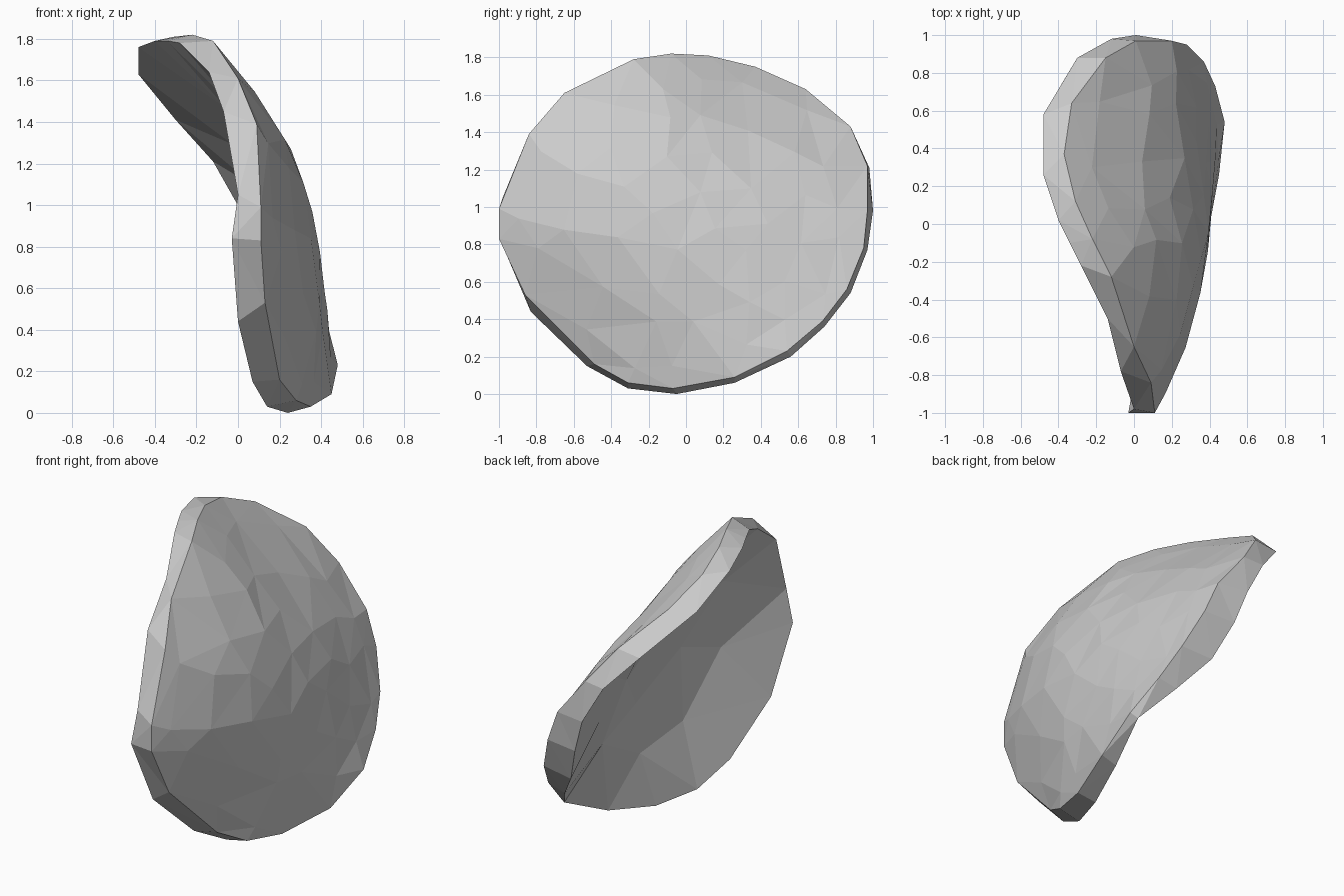
import bpy
import bmesh
import random
from mathutils import Vector
from mathutils.geometry import delaunay_2d_cdt

random.seed(4)
cube = bpy.data.objects.get("Cube")
if cube:
    bpy.data.objects.remove(cube, do_unlink=True)

# Matching outlines of the lip: convex side and hollow side
OUTER_LIP = [
    (.20, .97, .98), (.01, .97, 1.22), (-.15, .88, 1.43), (-.33, .64, 1.63),
    (-.37, .37, 1.75), (-.31, .12, 1.81), (-.22, -.08, 1.82), (-.12, -.28, 1.79),
    (0, -.65, 1.61), (.09, -.84, 1.39), (.11, -1, .99), (.11, -1, .83),
    (.13, -.86, .53), (.20, -.49, .16), (.28, -.31, .06), (.35, -.07, .03),
    (.45, .26, .09), (.48, .54, .23), (.43, .73, .39), (.37, .86, .56),
    (.28, .95, .78)]
INNER_LIP = [
    (.01, 1, .98), (-.12, .98, 1.21), (-.30, .88, 1.41), (-.48, .58, 1.63),
    (-.48, .26, 1.76), (-.40, .02, 1.79), (-.34, -.1, 1.79), (-.28, -.22, 1.78),
    (-.14, -.5, 1.64), (-.07, -.78, 1.45), (0, -.98, 1.05), (-.03, -1, .84),
    (0, -.83, .44), (.07, -.53, .15), (.14, -.31, .03), (.24, -.05, 0),
    (.35, .26, .06), (.44, .56, .2), (.31, .74, .36), (.17, .88, .54),
    (.08, .97, .77)]


def bridge(bm, ring_a, ring_b):
    """Join two closed rings of equal length with quads."""
    n = len(ring_a)
    for i in range(n):
        j = (i + 1) % n
        bm.faces.new((ring_a[i], ring_a[j], ring_b[j], ring_b[i]))


def lip_point(lip, s):
    """Point on the lip outline at a fractional position."""
    i = int(s)
    return lip[i % len(lip)].co.lerp(lip[(i + 1) % len(lip)].co, s - i)


def swollen(edge, centre, bulge, t):
    """Point at fraction t from the centre to the lip on the curved dish."""
    p = centre.lerp(edge, t)
    tilt = -.35 * (p.z - centre.z)
    twist = edge.x - centre.x + .35 * (edge.z - centre.z)
    skew = 1 + .45 * (p.z - centre.z) - .12 * p.y
    p.x = centre.x + tilt + twist * t * t + bulge * skew * (1 - t * t)
    return p


def dish(bm, lip, centre, bulge, rings, wobble):
    """Fill a lip with irregular triangles over a swollen surface."""
    verts = list(lip)
    for t, count in rings:
        start = random.random()
        for i in range(count):
            s = (i + start + random.uniform(-wobble, wobble)) * len(lip) / count
            edge = lip_point(lip, s % len(lip))
            reach = t * (1 + random.uniform(-wobble, wobble) / 2)
            verts.append(bm.verts.new(swollen(edge, centre, bulge, reach)))
    flat = [Vector((v.co.y, v.co.z)) for v in verts]
    outline = list(range(len(lip)))
    for face in delaunay_2d_cdt(flat, [], [outline], 1, 1e-5)[2]:
        bm.faces.new([verts[i] for i in face])


# Curved shell: lip band, convex outside and hollow inside
bm = bmesh.new()
outer = [bm.verts.new(p) for p in OUTER_LIP]
inner = [bm.verts.new(p) for p in INNER_LIP]
bridge(bm, outer, inner)
dish(bm, outer, Vector((.1, 0, .92)), .27,
     ((.85, 17), (.65, 14), (.42, 9), (.18, 4)), .18)
dish(bm, inner, Vector((-.03, 0, .9)), .27, ((.62, 10), (.28, 4)), .1)
bmesh.ops.triangulate(bm, faces=[f for f in bm.faces if len(f.verts) > 3])
bmesh.ops.recalc_face_normals(bm, faces=bm.faces)

mesh = bpy.data.meshes.new("curved_shell")
bm.to_mesh(mesh)
bm.free()
shell = bpy.data.objects.new("curved_shell", mesh)
bpy.context.collection.objects.link(shell)

# Plain grey colour
grey = bpy.data.materials.new("light_grey")
grey.use_nodes = True
colour = (.6, .6, .6, 1)
grey.diffuse_color = colour
grey.node_tree.nodes["Principled BSDF"].inputs["Base Color"].default_value = colour
mesh.materials.append(grey)
